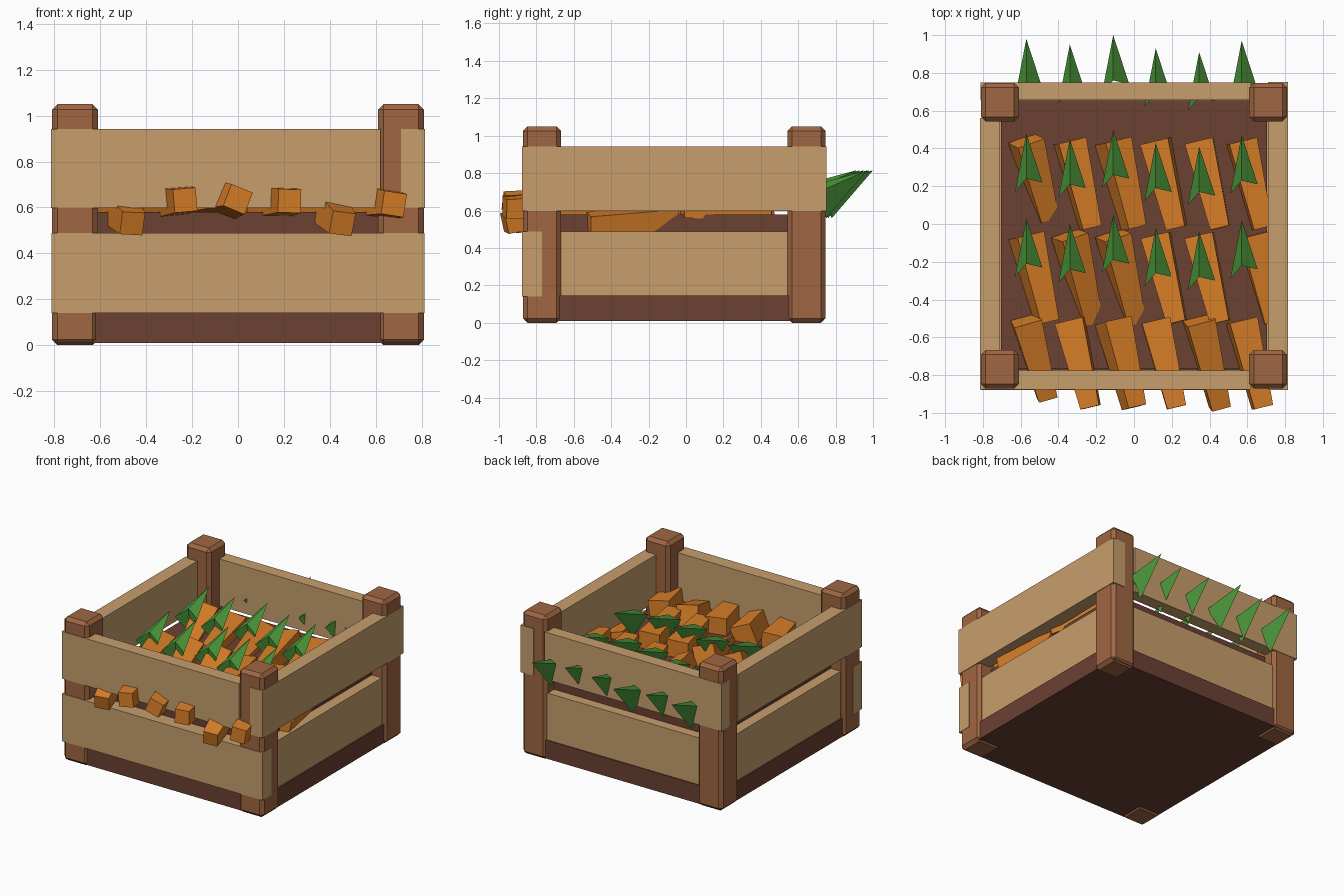
import bpy, bmesh, math, random
from mathutils import Vector

random.seed(4)
if "Cube" in bpy.data.objects:
    bpy.data.objects.remove(bpy.data.objects["Cube"], do_unlink=True)


def material(name, rgb):
    linear = [(c / 255) ** 2.2 for c in rgb] + [1]
    m = bpy.data.materials.new(name)
    m.use_nodes = True
    m.diffuse_color = linear
    bsdf = m.node_tree.nodes["Principled BSDF"]
    bsdf.inputs["Base Color"].default_value = linear
    bsdf.inputs["Roughness"].default_value = 0.9
    return m


light_wood = material("light wood", (198, 157, 109))
brown_wood = material("brown wood", (158, 102, 68))
soil_brown = material("soil brown", (107, 67, 54))
orange = material("carrot orange", (218, 127, 44))
green = material("leaf green", (76, 148, 60))


def finish(name, bm, mat):
    bmesh.ops.recalc_face_normals(bm, faces=bm.faces)
    mesh = bpy.data.meshes.new(name)
    bm.to_mesh(mesh)
    bm.free()
    mesh.materials.append(mat)
    ob = bpy.data.objects.new(name, mesh)
    bpy.context.collection.objects.link(ob)
    return ob


def box(name, xs, ys, zs, mat, chamfer=0):
    bm = bmesh.new()
    bmesh.ops.create_cube(bm, size=1)
    for v in bm.verts:
        v.co = [lo if c < 0 else hi for c, (lo, hi) in zip(v.co, (xs, ys, zs))]
    if chamfer:
        bmesh.ops.bevel(bm, geom=bm.edges[:], offset=chamfer, segments=1, affect='EDGES')
    return finish(name, bm, mat)


# Corner posts
for side, x in (("right", -0.71), ("left", 0.71)):
    for end, y in (("front", -0.77), ("back", 0.645)):
        box(f"{end}_{side}_post", (x - 0.1, x + 0.1), (y - 0.102, y + 0.102),
            (0, 1.05), brown_wood, 0.024)

# Base and soil
box("base_plate", (-0.795, 0.795), (-0.86, 0.735), (0.01, 0.145), soil_brown)
box("soil", (-0.705, 0.705), (-0.765, 0.655), (0.14, 0.58), soil_brown)

# Upper boards, each lapping one post
UPPER, LOWER = (0.597, 0.942), (0.14, 0.488)
box("front_upper_board", (-0.81, 0.62), (-0.876, -0.776), UPPER, light_wood)
box("back_upper_board", (-0.812, 0.62), (0.656, 0.75), UPPER, light_wood)
box("left_upper_board", (0.71, 0.814), (-0.878, 0.752), UPPER, light_wood)
box("right_upper_board", (-0.814, -0.71), (-0.874, 0.56), UPPER, light_wood)

# Lower boards: the front one laps the posts, the rest sit between them
box("front_lower_board", (-0.812, 0.812), (-0.878, -0.77), LOWER, light_wood)
box("back_lower_board", (-0.65, 0.65), (0.64, 0.728), LOWER, light_wood)
box("left_lower_board", (0.70, 0.785), (-0.72, 0.58), LOWER, light_wood)
box("right_lower_board", (-0.785, -0.70), (-0.72, 0.58), LOWER, light_wood)


def carrot(name, head, tip, r_head, r_tip, roll):
    head, tip = Vector(head), Vector(tip)
    turn = (tip - head).to_track_quat('Z', 'Y')
    bm = bmesh.new()
    rings = []
    for centre, r in ((head, r_head), (tip, r_tip)):
        ring = []
        for i in range(4):
            a = roll + i * math.pi / 2
            ring.append(bm.verts.new(centre + turn @ Vector((r * math.cos(a), r * math.sin(a), 0))))
        rings.append(ring)
    for i in range(4):
        j = (i + 1) % 4
        bm.faces.new((rings[0][i], rings[0][j], rings[1][j], rings[1][i]))
    for ring in rings:
        bm.faces.new(ring)
    return finish(name, bm, orange)


def leaf(name, x, y):
    # Pointed leaf with a shallow top ridge and a deep keel
    bm = bmesh.new()
    apex = bm.verts.new((x, y, 0.815))
    rim = [bm.verts.new((x + dx, y + dy, z)) for dx, dy, z in
           ((-0.06, -0.31, 0.70), (0, -0.24, 0.75), (0.085, -0.26, 0.70), (0, -0.22, 0.56))]
    for i in range(4):
        bm.faces.new((apex, rim[i], rim[(i + 1) % 4]))
    for i in (0, 2):
        bm.faces.new((rim[1], rim[i], rim[3]))
    return finish(name, bm, green)


# Carrots and leaves in three rows of six
COLUMNS = (-0.57, -0.34, -0.11, 0.115, 0.345, 0.57)
ROWS = (("back", 0.44, 0.97, (0,)), ("middle", -0.06, 0.47, (1, 2)), ("front", -0.51, 0.02, (0, 4)))
LEAF_SHIFT = (0.01, -0.02, 0.03, -0.04, -0.06, 0.0)
for row, head_y, leaf_y, dipping in ROWS:
    for c, x in enumerate(COLUMNS):
        dips = c in dipping
        head_z = 0.65 if dips else 0.625
        tip_z = 0.53 if dips else 0.61 + random.uniform(0, 0.03)
        length = 0.42 if c == 0 and dips else 0.47
        if row == "middle" and c == 5:
            x, head_z, tip_z = 0.62, 0.55, 0.53
        roll = math.radians(random.uniform(20, 55))
        carrot(f"{row}_carrot_{c + 1}", (x, head_y, head_z),
               (x + 0.11, head_y - length + 0.01, tip_z), 0.108, 0.072, roll)
        leaf(f"{row}_leaf_{c + 1}", COLUMNS[c], leaf_y + LEAF_SHIFT[c])
